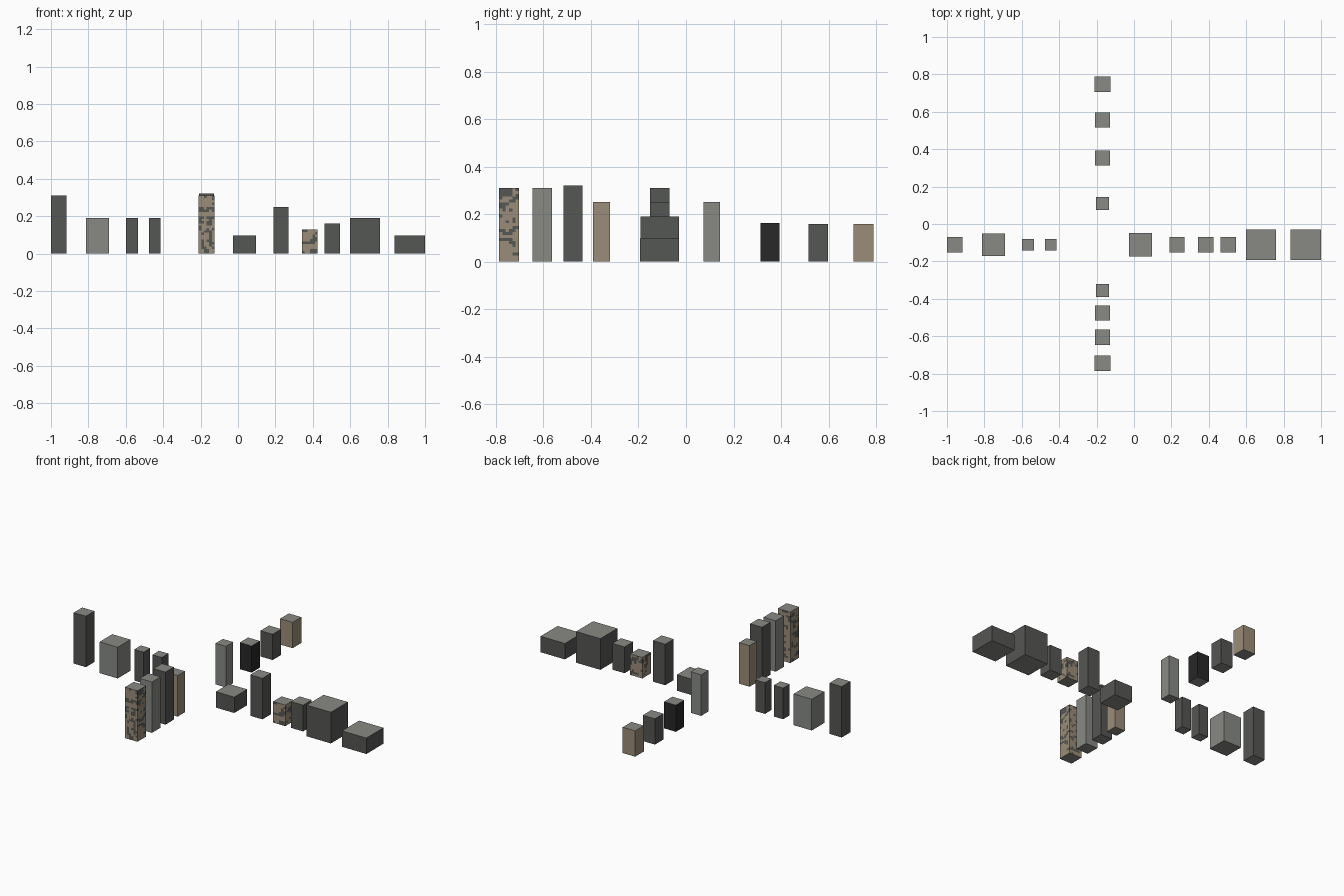
import bpy, bmesh
from mathutils import Vector, noise

if "Cube" in bpy.data.objects:
    bpy.data.objects.remove(bpy.data.objects["Cube"])


def material(name, r, g, b):
    m = bpy.data.materials.new(name)
    m.diffuse_color = (r, g, b, 1)
    m.use_nodes = True
    m.node_tree.nodes["Principled BSDF"].inputs["Base Color"].default_value = m.diffuse_color
    return m


DARK = material("dark grey", 0.091, 0.095, 0.087)
LIGHT = material("light grey", 0.246, 0.254, 0.235)
TAN = material("tan", 0.33, 0.266, 0.188)
BLACK = material("near black", 0.021, 0.021, 0.022)


def block(name, cx, cy, sx, sy, h, wall, patchy=False):
    """Box building: coloured walls, light grey roof and base."""
    bm = bmesh.new()
    bmesh.ops.create_cube(bm, size=1)
    for v in bm.verts:
        v.co = Vector((cx + v.co.x * sx, cy + v.co.y * sy, (v.co.z + 0.5) * h))
    if patchy:
        # cut the walls into small window cells
        cuts = []
        for i in range(1, 6):
            cuts.append(((cx + sx * (i / 6 - 0.5), 0, 0), (1, 0, 0)))
            cuts.append(((0, cy + sy * (i / 6 - 0.5), 0), (0, 1, 0)))
        rows = round(h / 0.0125)
        for i in range(1, rows):
            cuts.append(((0, 0, h * i / rows), (0, 0, 1)))
        for co, no in cuts:
            bmesh.ops.bisect_plane(bm, geom=bm.verts[:] + bm.edges[:] + bm.faces[:],
                                   plane_co=co, plane_no=no)
    bm.normal_update()
    for f in bm.faces:
        c = f.calc_center_median()
        if abs(f.normal.z) > 0.5:
            f.material_index = 1
        elif patchy and noise.noise(Vector((c.x * 37, c.y * 37, c.z * 45))) > 0.14:
            f.material_index = 2
    me = bpy.data.meshes.new(name)
    bm.to_mesh(me)
    bm.free()
    for m in (wall, LIGHT, DARK):
        me.materials.append(m)
    ob = bpy.data.objects.new(name, me)
    bpy.context.collection.objects.link(ob)


# Street running left to right: centre x, width, height, colour, patchy
for i, (x, w, h, col, p) in enumerate([
        (-0.959, 0.082, 0.31, DARK, False),
        (-0.751, 0.122, 0.19, LIGHT, False),
        (-0.567, 0.063, 0.19, DARK, False),
        (-0.445, 0.063, 0.19, DARK, False),
        (0.034, 0.124, 0.097, DARK, False),
        (0.230, 0.082, 0.25, DARK, False),
        (0.384, 0.082, 0.128, TAN, True),
        (0.504, 0.082, 0.16, DARK, False),
        (0.679, 0.163, 0.19, DARK, False),
        (0.918, 0.164, 0.097, DARK, False)]):
    block(f"cross_street_building_{i + 1}", x, -0.111, w, w, h, col, p)

# Street running front to back: centre y, width, height, colour, patchy
for i, (y, w, h, col, p) in enumerate([
        (-0.745, 0.084, 0.31, TAN, True),
        (-0.605, 0.082, 0.31, LIGHT, False),
        (-0.475, 0.080, 0.32, DARK, False),
        (-0.356, 0.070, 0.25, TAN, False),
        (0.109, 0.070, 0.25, LIGHT, False),
        (0.354, 0.080, 0.162, BLACK, False),
        (0.556, 0.082, 0.157, DARK, False),
        (0.747, 0.084, 0.157, TAN, False)]):
    block(f"main_street_building_{i + 1}", -0.168, y, w, w, h, col, p)
